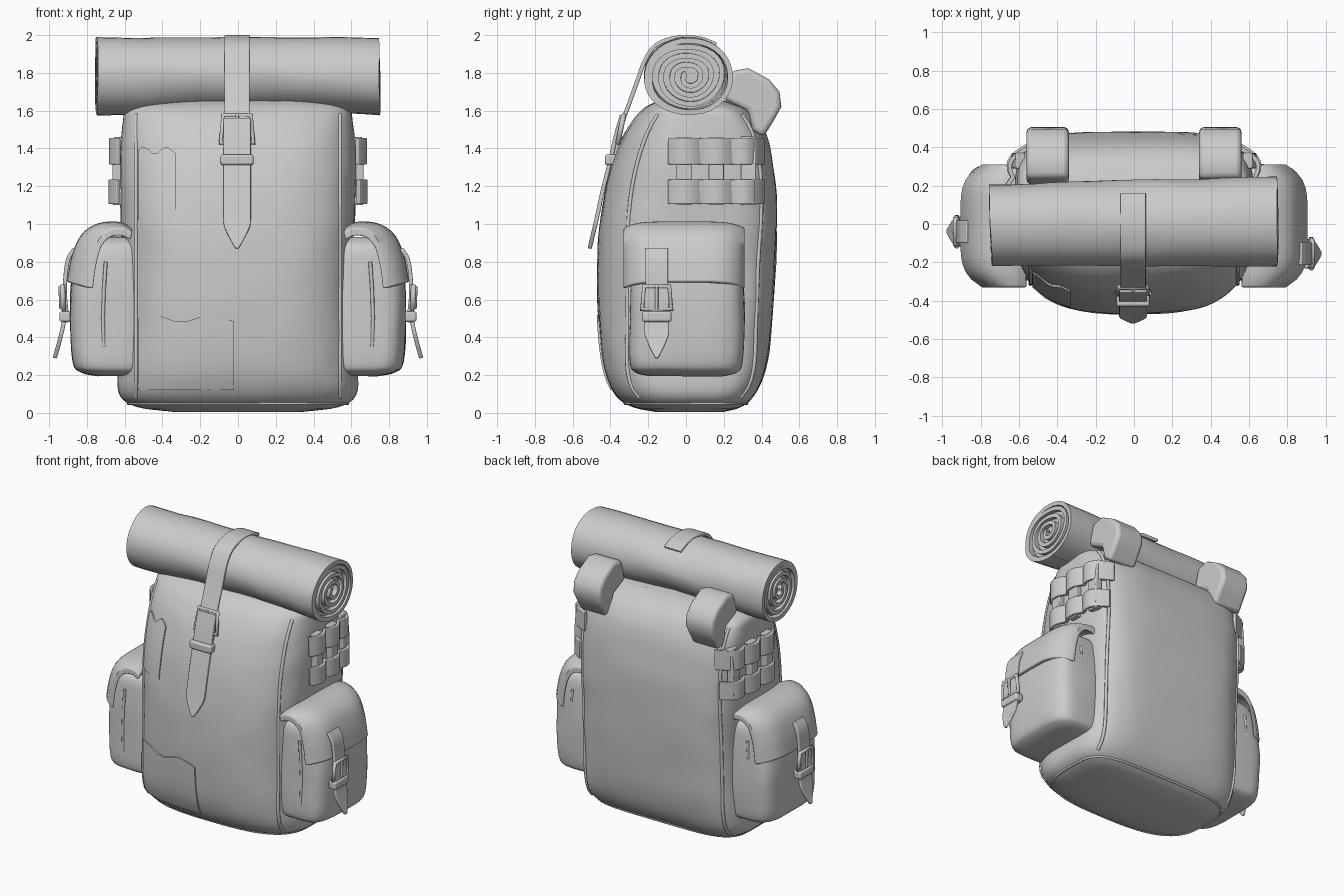
import bpy, bmesh, math
from mathutils import Vector, noise

if "Cube" in bpy.data.objects:
    bpy.data.objects.remove(bpy.data.objects["Cube"])

grey = bpy.data.materials.new("grey canvas")
grey.diffuse_color = (0.6, 0.6, 0.6, 1)
grey.use_nodes = True
grey.node_tree.nodes["Principled BSDF"].inputs["Base Color"].default_value = grey.diffuse_color
FRONT, BACK = 2.9, 4.5  # squareness of the bag outline


def add(name, verts, faces, bevel=0, angle=40):
    """Mesh object with clean normals, optional rounded edges, smooth by angle."""
    bm = bmesh.new()
    vs = [bm.verts.new(v) for v in verts]
    for f in faces:
        bm.faces.new([vs[i] for i in f])
    bmesh.ops.recalc_face_normals(bm, faces=bm.faces)
    me = bpy.data.meshes.new(name)
    bm.to_mesh(me)
    bm.free()
    me.materials.append(grey)
    ob = bpy.data.objects.new(name, me)
    bpy.context.collection.objects.link(ob)
    bpy.ops.object.select_all(action='DESELECT')
    ob.select_set(True)
    bpy.context.view_layer.objects.active = ob
    bpy.ops.object.shade_smooth_by_angle(angle=math.radians(angle))
    if bevel:
        m = ob.modifiers.new("round", 'BEVEL')
        m.width, m.segments, m.limit_method = bevel, 3, 'ANGLE'
        m.angle_limit = math.radians(50)
    return ob


def smooth(pts, k=5):
    """Catmull-Rom resampling of points of any dimension."""
    P = [Vector(p) for p in pts]
    P = [2 * P[0] - P[1]] + P + [2 * P[-1] - P[-2]]
    out = []
    for a, b, c, d in zip(P, P[1:], P[2:], P[3:]):
        for i in range(k):
            t = i / k
            out.append(0.5 * (2*b + (c-a)*t + (2*a-5*b+4*c-d)*t*t + (3*b-a-3*c+d)*t**3))
    return out + [P[-2]]


def ring(row, nf, nb, n=72):
    """Rounded-square outline; row = z, x0, x1, y0, y1."""
    z, x0, x1, y0, y1 = row
    pts = []
    for i in range(n):
        t = 2 * math.pi * i / n
        c, s = math.cos(t), math.sin(t)
        e = 2 / (nb if s > 0 else nf)
        pts.append(Vector(((x0+x1)/2 + (x1-x0)/2 * math.copysign(abs(c)**e, c),
                           (y0+y1)/2 + (y1-y0)/2 * math.copysign(abs(s)**e, s), z)))
    return pts


def prism(rings):
    """Faces joining equal rings of points, closed at both ends."""
    n, m = len(rings[0]), len(rings)
    faces = [(j*n+i, j*n+(i+1) % n, (j+1)*n+(i+1) % n, (j+1)*n+i)
             for j in range(m-1) for i in range(n)]
    return [p for r in rings for p in r], faces + [tuple(range(n)), tuple(range((m-1)*n, m*n))]


def loft(name, rows, nf, nb, wrinkle=0):
    verts, faces = prism([ring(r, nf, nb) for r in rows])
    verts = [p + wrinkle * noise.noise_vector(p * 5) * min(1, p.z * 4) for p in verts]
    return add(name, verts, faces, 0, 60)


def ribbon(name, path, width, thick, place, bevel=0.006, point=0, cuts=1):
    """Thick strip along a 2D path (out, up); place(across, out, up) gives the position."""
    rings, n = [], len(path)
    for i, p in enumerate(path):
        d = (path[min(i+1, n-1)] - path[max(i-1, 0)]).normalized()
        nor = Vector((-d.y, d.x)) * thick / 2
        w = width / 2
        if point:
            w *= max(0.12, min(1, ((path[-1] - p).length / point) ** 0.7))
        across = [w * (2 * k / cuts - 1) for k in range(cuts + 1)]
        rings.append([place(a, *(p - nor)) for a in across]
                     + [place(a, *(p + nor)) for a in reversed(across)])
    return add(name, *prism(rings), bevel)


def tube(name, pts, r, cyclic=False):
    cu = bpy.data.curves.new(name, 'CURVE')
    cu.dimensions, cu.bevel_depth, cu.bevel_resolution = '3D', r, 2
    sp = cu.splines.new('POLY')
    sp.points.add(len(pts) - 1)
    for q, p in zip(sp.points, pts):
        q.co = (*p, 1)
    sp.use_cyclic_u, cu.use_fill_caps = cyclic, True
    cu.materials.append(grey)
    bpy.context.collection.objects.link(bpy.data.objects.new(name, cu))


# Main bag: half width, front and back depth by height
profile = [(.005, .34, -.16, .2), (.03, .53, -.28, .29), (.09, .625, -.37, .36), (.22, .635, -.43, .42),
           (.45, .615, -.46, .455), (.8, .61, -.47, .475), (1.05, .62, -.45, .48),
           (1.25, .625, -.41, .47), (1.42, .62, -.355, .44), (1.54, .61, -.29, .39),
           (1.61, .59, -.225, .32), (1.65, .5, -.15, .22)]
rows = [(z, -w, w, a, b) for z, w, a, b in smooth(profile, 4)]
loft("bag_body", rows, FRONT, BACK, 0.007)


def section(z):
    for a, b in zip(rows, rows[1:]):
        if a[0] <= z <= b[0]:
            t = (z - a[0]) / (b[0] - a[0])
            return [p + (q - p) * t for p, q in zip(a, b)]


def body_y(x, z, side):
    _, _, w, a, b = section(z)
    n = FRONT if side < 0 else BACK
    return (a+b)/2 + side * (b-a)/2 * max(0, 1 - abs(x/w)**n) ** (1/n)


def body_x(y, z):
    _, _, w, a, b = section(z)
    n = FRONT if y < (a+b)/2 else BACK
    return w * max(0, 1 - abs((y-(a+b)/2) / ((b-a)/2))**n) ** (1/n)


# Seam piping on panel edges and around the base
for s in (1, -1):
    for nm, x, side in (("front_seam", .54, -1), ("back_seam", .55, 1)):
        zs = [.08 + i * 1.5 / 30 for i in range(31)]
        tube(nm, [(s*x, body_y(x, z, side), z) for z in zs], 0.011)
tube("base_seam", ring(section(.05), FRONT, BACK), 0.008, True)


# Sewn patches that follow the front panel
def patch(name, x0, x1, z0, z1, n=8):
    vs = []
    for off in (-.009, .012):
        for j in range(n+1):
            for i in range(n+1):
                x, z = x0 + (x1-x0)*i/n, z0 + (z1-z0)*j/n + .02*math.sin(i*1.3)*j/n
                vs.append((x, body_y(x, z, -1) + off, z))
    m, N = n+1, (n+1)**2
    fs = [(o+j*m+i, o+j*m+i+1, o+j*m+m+i+1, o+j*m+m+i) for o in (0, N) for j in range(n) for i in range(n)]
    edge = ([i for i in range(m)] + [j*m+n for j in range(1, m)]
            + [n*m+i for i in range(n-1, -1, -1)] + [j*m for j in range(n-1, 0, -1)])
    fs += [(a, b, b+N, a+N) for a, b in zip(edge, edge[1:]+edge[:1])]
    add(name, vs, fs)


patch("upper_patch", -.53, -.33, 1.02, 1.39)
patch("lower_patch", -.53, -.02, .12, .5)


# Rolled mat: a spiral sheet, slack in the middle, around a recessed core
def roll_point(t, r):
    k = 1 + .03 * math.sin(3*t) * (r < .17)
    return Vector((1.2*r*k*math.cos(t), 1.79 + r*k*math.sin(t)))


def roll_place(a, o, u):
    # narrower and set forward at the left end, skewed end faces
    p = Vector((a - .06 * o * (a < 0) * abs(a), o * (.95 + .07 * a) + .005 + .012 * a,
                u + .014 * math.cos(a * 4) * (u < 1.79)))
    return p + .01 * noise.noise_vector(p * 4)


turns, steps = 4.4, 150
spiral = [roll_point(2*math.pi*turns*i/steps - 3.9, .02 + .165*min(1, i/steps/.78))
          for i in range(steps+1)]
ribbon("mat_roll", spiral, 1.5, .027, roll_place, 0, 0, 14)
core = [roll_point(2*math.pi*i/40, .16) for i in range(40)]
add("mat_core", *prism([[roll_place(x, *p) for p in core] for x in (-.72, .72)]))


# Buckled strap: belt, frame, prong, keeper loop and pointed tongue
def strap(name, belt, tongue, buckle, keeper, w, place):
    ribbon(name + "_belt", smooth(belt), w * .92, .022, place)
    ribbon(name + "_tongue", smooth(tongue), w, .022, place, point=.13)
    (o0, u0), (o1, u1) = buckle
    h = w * .6
    tube(name + "_buckle", [place(a, o, u) for a, o, u in
         ((-h, o0, u0), (-h*.85, o1, u1), (h*.85, o1, u1), (h, o0, u0))], .014, True)
    tube(name + "_prong", [place(0, o0+.012, u0), place(0, o1+.012, u1)], .009)
    o, u = keeper
    ribbon(name + "_keeper", [Vector((o, u-.028)), Vector((o, u+.028))], w * 1.2, .06, place, .012)


front = lambda a, o, u: (a - .005, -o, u)
strap("main_strap",
      [(-.16, 1.95), (-.08, 1.98), (.03, 1.989), (.15, 1.953), (.215, 1.87), (.26, 1.75),
       (.3, 1.64), (.335, 1.54), (.36, 1.42), (.385, 1.3)],
      [(.345, 1.56), (.375, 1.45), (.4, 1.34), (.44, 1.18), (.475, 1.02), (.51, .87)],
      ((.36, 1.43), (.33, 1.575)), (.4, 1.34), .145, front)

# Side pockets with flaps and straps, webbing and shoulder pads on each side
for s, tag, yc in ((1, "right", -.155), (-1, "left", -.04)):
    pocket = [(.195, .52, .74, -.2, .2), (.215, .5, .83, -.27, .27), (.27, .47, .875, -.3, .3),
              (.5, .46, .89, -.3, .31), (.75, .46, .875, -.29, .3), (.88, .48, .82, -.27, .28),
              (.93, .52, .74, -.2, .22)]
    loft(tag + "_pocket", [(z, min(s*a, s*b), max(s*a, s*b), c, d)
                           for z, a, b, c, d in smooth(pocket, 4)], 4, 4, .006)

    # Flap wraps inward and droops at its two ends
    def flap_place(a, o, u):
        e = abs(a / .325) ** 5
        return (s * (o - .12 * e * max(0, o - .55) / .35), a - .01, u - .035 * e)
    ribbon(tag + "_pocket_flap", smooth([(.57, .965), (.64, .99), (.74, .98), (.815, .925),
           (.86, .82), (.885, .69)]), .64, .045, flap_place, .015, 0, 16)
    for y in (-.295, .295):
        tube(tag + "_pocket_seam", [(s*x, y, z) for x, z in
             ((.7, .8), (.71, .65), (.715, .5), (.71, .35))], .01)
    side = lambda a, o, u: (s * o, a + yc, u)
    strap(tag + "_pocket_strap",
          [(.865, .87), (.9, .81), (.915, .7), (.915, .6), (.9, .48)],
          [(.92, .68), (.925, .58), (.92, .5), (.94, .4), (.97, .29)],
          ((.925, .55), (.93, .67)), (.915, .51), .13, side)

    # Two webbing rows, bulging between the stitches, tied by upright tabs
    for zc, h in ((1.385, .14), (1.17, .13)):
        path = []
        for i in range(25):
            y = -.09 + .5 * i / 24
            path.append(Vector((max(.5, body_x(y, zc)) + .015 + .035*abs(math.sin(math.pi*i/8)), y)))
        ribbon(tag + "_webbing", path, h, .022, lambda a, o, u: (s * o, u, a + zc), .005)
    for y in (-.01, .16, .33):
        path = [Vector((body_x(y, z) + .015, z)) for z in (1.1, 1.2, 1.3, 1.4, 1.46)]
        ribbon(tag + "_webbing_tab", path, .08, .05, lambda a, o, u: (s * o, a + y, u))

    # Folded shoulder pad
    outline = [(.2, 1.66), (.24, 1.81), (.33, 1.825), (.44, 1.765), (.495, 1.7), (.505, 1.62),
               (.46, 1.54), (.41, 1.46), (.35, 1.5), (.33, 1.6)]
    add(tag + "_shoulder_pad", *prism([[(s*.45 + a, y, z) for y, z in outline]
                                       for a in (-.11, .11)]), .025, 50)
